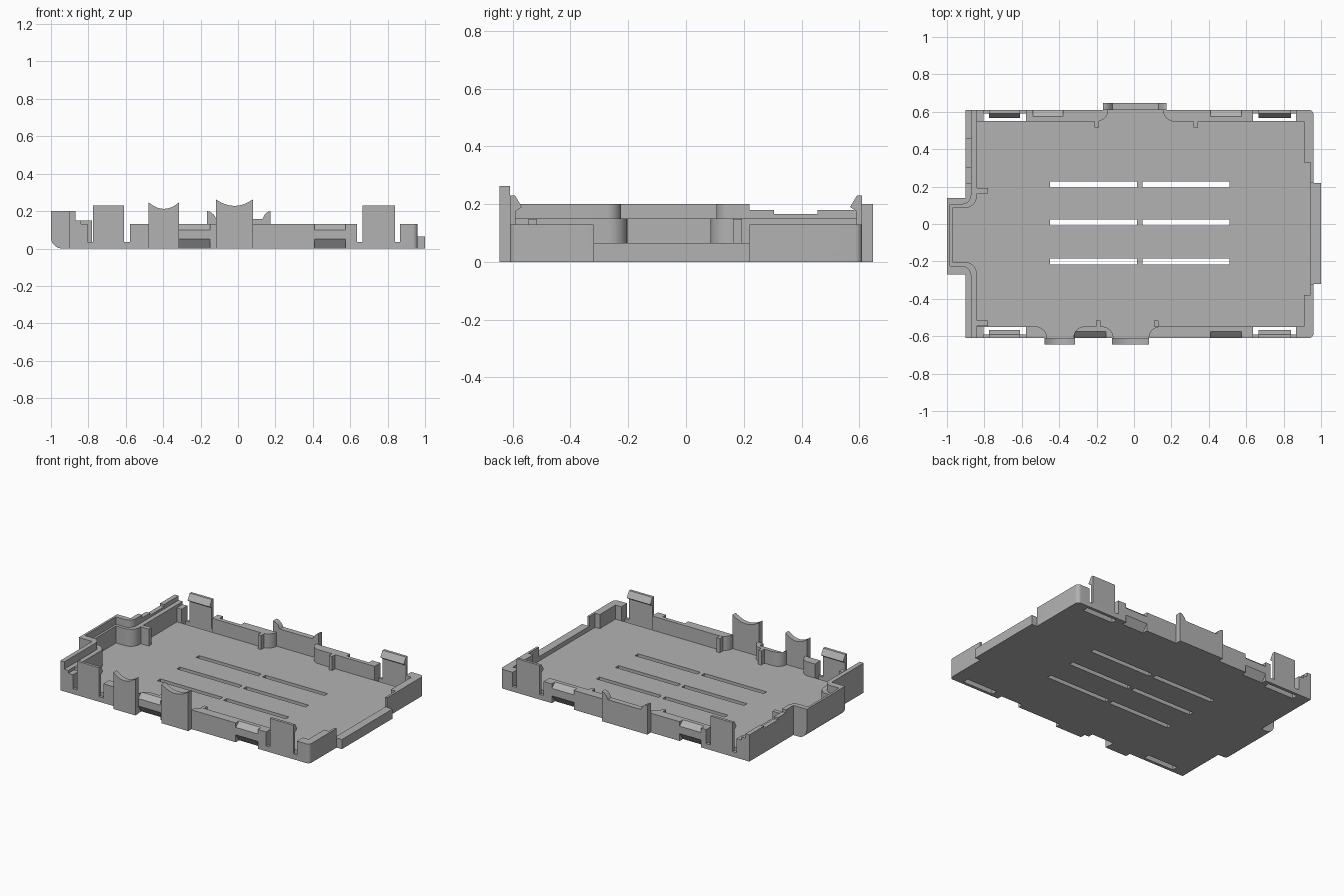
import bpy, bmesh
from math import sin, cos, pi, radians
from mathutils import Vector

if "Cube" in bpy.data.objects:
    bpy.data.objects.remove(bpy.data.objects["Cube"])

grey = bpy.data.materials.new("plain grey")
grey.use_nodes = True
colour = (0.45, 0.45, 0.45, 1)
grey.diffuse_color = colour
grey.node_tree.nodes["Principled BSDF"].inputs["Base Color"].default_value = colour

FLOOR, RIM, HIGH, LEDGE, SILL = 0.035, 0.13, 0.2, 0.15, 0.065
FRONT, BACK = -1, 1
EDGE, INNER = 0.61, 0.548
AXES = {"x": lambda a, b, h: (h, a, b),
        "y": lambda a, b, h: (a, h, b),
        "z": lambda a, b, h: (a, b, h)}


def prisms(name, shapes, axis="z"):
    """One object holding extruded outlines, each given as (points, low, high)."""
    bm = bmesh.new()
    for points, low, high in shapes:
        rings = [[bm.verts.new(AXES[axis](a, b, h)) for a, b in points] for h in (low, high)]
        bm.faces.new(rings[0])
        bm.faces.new(rings[1])
        n = len(points)
        for i in range(n):
            j = (i + 1) % n
            bm.faces.new((rings[0][i], rings[0][j], rings[1][j], rings[1][i]))
    bmesh.ops.recalc_face_normals(bm, faces=bm.faces)
    mesh = bpy.data.meshes.new(name)
    bm.to_mesh(mesh)
    bm.free()
    mesh.materials.append(grey)
    obj = bpy.data.objects.new(name, mesh)
    bpy.context.collection.objects.link(obj)
    return obj


def rect(x0, x1, y0, y1):
    return [(x0, y0), (x1, y0), (x1, y1), (x0, y1)]


def arc(cx, cy, r, start, end, steps=8):
    return [(cx + r * cos(radians(start + (end - start) * i / steps)),
             cy + r * sin(radians(start + (end - start) * i / steps))) for i in range(steps + 1)]


def flip(points, side):
    return [(x, y * side) for x, y in points]


def cut(obj, cutter):
    mod = obj.modifiers.new("cut", "BOOLEAN")
    mod.operation, mod.solver, mod.object = "DIFFERENCE", "EXACT", cutter
    graph = bpy.context.evaluated_depsgraph_get()
    mesh = bpy.data.meshes.new_from_object(obj.evaluated_get(graph))
    obj.modifiers.clear()
    obj.data = mesh


# Cutters: floor vents, clip slits, edge chamfers and finger notches
vents = [(rect(x, x + 0.465, y, y + 0.032), -0.1, 0.1)
         for x in (-0.45, 0.045) for y in (0.195, -0.008, -0.217)]
slits = [(rect(x0, x1, *sorted((s * 0.55, s * 0.59))), -0.1, 0.1)
         for x0, x1 in ((-0.805, -0.578), (0.637, 0.867)) for s in (FRONT, BACK)]
floor_cutter = prisms("floor_cutter", vents + slits)
chamfer = [(0.575, RIM + 0.02), (0.575, RIM), (0.61, 0.1), (0.63, 0.1), (0.63, RIM + 0.02)]
notch = [(0.63, 0.05), (0.61, 0.05), (0.575, 0), (0.575, -0.02), (0.63, -0.02)]
grips = {FRONT: [(-0.318, -0.15), (0.41, 0.575)], BACK: [(-0.54, -0.38), (0.41, 0.575)]}
edge_cutter = prisms("edge_cutter", [([(y * s, z) for y, z in shape], x0, x1)
                                     for s in grips for x0, x1 in grips[s]
                                     for shape in (chamfer, notch)], "x")
round_cutter = prisms("round_cutter", [(
    [(-1.05, 0.06)] + arc(-0.94, 0.06, 0.06, 180, 270) + [(-0.94, -0.05), (-1.05, -0.05)],
    -0.4, 0.3)], "y")

# Floor with the bulge on the low-x end
bulge = [(-0.9, EDGE), (-0.9, 0.14), (-1, 0.14), (-1, -0.27), (-0.9, -0.27), (-0.9, -EDGE)]
corner = arc(0.935, -EDGE + 0.025, 0.025, -90, 0)
floor = prisms("floor", [(bulge + corner + flip(corner, -1)[::-1], 0, FLOOR)])
for c in (floor_cutter, edge_cutter, round_cutter):
    cut(floor, c)


# Long walls, with rounded ends beside the port openings
def wall(x0, x1, side, round_start, round_end, r=0.062):
    pts = [(x0, EDGE)]
    pts += arc(x0 + r, EDGE, r, 180, 90) if round_start else [(x0, INNER)]
    pts += arc(x1 - r, EDGE, r, 90, 0) if round_end else [(x1, INNER)]
    pts += [(x1, EDGE)]
    # the rounded ends bulge inward, towards the middle of the tray
    pts = [(x, y if y <= EDGE else 2 * EDGE - y) for x, y in pts]
    clean = [p for i, p in enumerate(pts) if i == 0 or (Vector(p) - Vector(pts[i - 1])).length > 1e-5]
    return (flip(clean, side), FLOOR, RIM)


front_wall = prisms("front_wall", [wall(-0.578, -0.465, FRONT, False, True),
                                   wall(-0.325, -0.11, FRONT, True, True),
                                   wall(0.078, 0.637, FRONT, True, False)])
back_wall = prisms("back_wall", [wall(-0.578, -0.138, BACK, False, True),
                                 wall(0.155, 0.637, BACK, True, False)])
for w in (front_wall, back_wall):
    cut(w, edge_cutter)


# High-x end: two corner walls, a thin low sill and an outer lip
def corner_wall(side, gap, thin):
    outer = arc(0.935, EDGE - 0.025, 0.025, 90, 0)
    pts = [(0.867, EDGE)] + outer + [(0.96, gap), (0.945, gap), (0.945, thin),
                                     (0.91, thin), (0.91, INNER), (0.867, INNER)]
    return (flip(pts, side), FLOOR, RIM)


prisms("left_corner_walls", [corner_wall(FRONT, 0.32, 0.38), corner_wall(BACK, 0.22, 0.33)])
prisms("left_sill", [(rect(0.945, 0.96, -0.32, 0.22), FLOOR, SILL)])
prisms("left_lip", [(rect(0.96, 1.0, -0.32, 0.22), 0, SILL)])


# Low-x end: a high outer wall following the bulge, and a lower inner ledge
def bulge_path(x_wall, x_bulge, y_top, y_low, r, top, low):
    return ([(x_wall, top)] + arc(x_wall - r, y_top + r, r, 0, -90)
            + [(x_bulge, y_top), (x_bulge, y_low)]
            + arc(x_wall - r, y_low - r, r, 90, 0) + [(x_wall, low)])


middle = bulge_path(-0.87, -0.985, 0.105, -0.225, 0.05, 0.22, -EDGE)
outer = [(-0.9, 0.22)] + bulge[1:]
high_wall = prisms("right_high_wall", [(outer + middle[::-1], FLOOR, HIGH)])
cut(high_wall, round_cutter)
prisms("right_stepped_wall", [(rect(-0.9, -0.87, y0, y1), FLOOR, z) for y0, y1, z in
                              ((0.22, 0.305, 0.18), (0.305, 0.455, 0.165), (0.455, EDGE, 0.18))])
middle_long = bulge_path(-0.87, -0.985, 0.105, -0.225, 0.05, EDGE, -EDGE)
inner = bulge_path(-0.84, -0.97, 0.085, -0.203, 0.065, EDGE, -EDGE)
prisms("right_ledge", [(middle_long + inner[::-1], FLOOR, LEDGE)])
prisms("right_corner_blocks", [(rect(-0.84, -0.805, *sorted((s * INNER, s * EDGE))), FLOOR, RIM)
                               for s in (FRONT, BACK)])
prisms("right_ribs", [(rect(-0.86, -0.78, y, y + 0.03), FLOOR, LEDGE - 0.001)
                      for y in (0.163, -0.545)])

# Small board stops on the long walls
prisms("board_stops", [(rect(x - 0.012, x + 0.012, *sorted((s * 0.515, s * INNER))), FLOOR, RIM)
                       for x, s in ((-0.2, BACK), (0.33, BACK), (-0.19, FRONT), (0.12, FRONT))])

# Spring clips with inward hooks
hook = [(0.61, FLOOR), (0.59, FLOOR), (0.59, 0.175), (0.568, 0.19), (0.592, 0.23), (0.61, 0.23)]
for name, s in (("front_clips", FRONT), ("back_clips", BACK)):
    prisms(name, [([(y * s, z) for y, z in hook], x0, x1)
                  for x0, x1 in ((-0.775, -0.61), (0.665, 0.84))], "x")


# Port plates with scooped tops
def scooped(x0, x1, top, dip, steps=12):
    curve = [(x0 + (x1 - x0) * i / steps, top - dip * (1 - (2 * i / steps - 1) ** 2))
             for i in range(steps + 1)]
    return ([(x1, 0), (x0, 0)] + curve, -0.645, -EDGE)


prisms("front_port_plates", [scooped(-0.478, -0.315, 0.247, 0.035),
                             scooped(-0.118, 0.08, 0.263, 0.035)], "y")
scoop = [(-0.165, 0.2), (-0.15, 0.197), (-0.13, 0.182), (-0.115, 0.157), (0.13, 0.157),
         (0.143, 0.182), (0.16, 0.197), (0.175, 0.2)]
prisms("back_port_plate", [([(0.175, 0), (-0.165, 0)] + scoop, EDGE, 0.648)], "y")

# Remove the cutters and smooth the rounded parts
for c in (floor_cutter, edge_cutter, round_cutter):
    bpy.data.objects.remove(c)
for obj in bpy.context.scene.objects:
    obj.select_set(obj.type == "MESH")
    bpy.context.view_layer.objects.active = obj
bpy.ops.object.shade_smooth_by_angle(angle=pi / 6)
